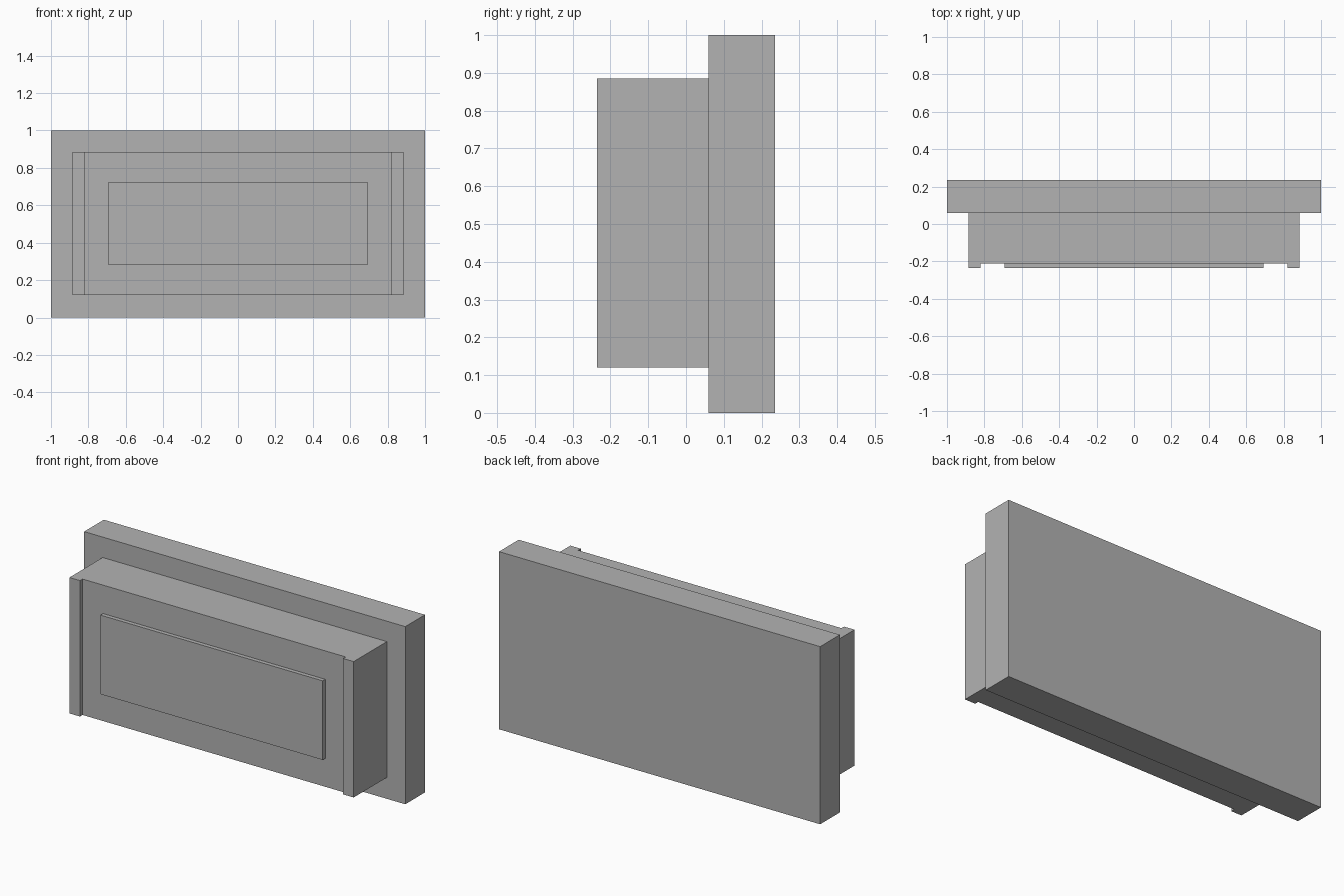
import bpy, bmesh

if "Cube" in bpy.data.objects:
    bpy.data.objects.remove(bpy.data.objects["Cube"])

grey = bpy.data.materials.new("plain grey")
grey.diffuse_color = (0.45, 0.45, 0.45, 1)
grey.use_nodes = True
grey.node_tree.nodes["Principled BSDF"].inputs["Base Color"].default_value = grey.diffuse_color


def prism(name, outline, z0, z1):
    """Extrude an outline in the xy plane from z0 up to z1."""
    bm = bmesh.new()
    face = bm.faces.new([bm.verts.new((x, y, z0)) for x, y in outline])
    top = bmesh.ops.extrude_face_region(bm, geom=[face])["geom"]
    verts = [g for g in top if isinstance(g, bmesh.types.BMVert)]
    bmesh.ops.translate(bm, verts=verts, vec=(0, 0, z1 - z0))
    bmesh.ops.recalc_face_normals(bm, faces=bm.faces)
    mesh = bpy.data.meshes.new(name)
    bm.to_mesh(mesh)
    bm.free()
    mesh.materials.append(grey)
    obj = bpy.data.objects.new(name, mesh)
    bpy.context.collection.objects.link(obj)
    return obj


def mirrored(half):
    """Close a right-hand half outline with its mirror image in x."""
    return half + [(-x, y) for x, y in reversed(half)]


FRONT, RECESS, JOINT, BACK = -0.235, -0.212, 0.06, 0.235

# Wide slab at the back
prism("back_slab", mirrored([(1, JOINT), (1, BACK)]), 0, 1)

# Body with a raised upright strip at each end of its front
prism("body", mirrored([(0.82, RECESS), (0.82, FRONT), (0.885, FRONT), (0.885, JOINT)]),
      0.12, 0.885)

# Thin raised panel in the middle of the front
prism("front_panel", mirrored([(0.692, FRONT), (0.692, RECESS)]), 0.28, 0.725)
